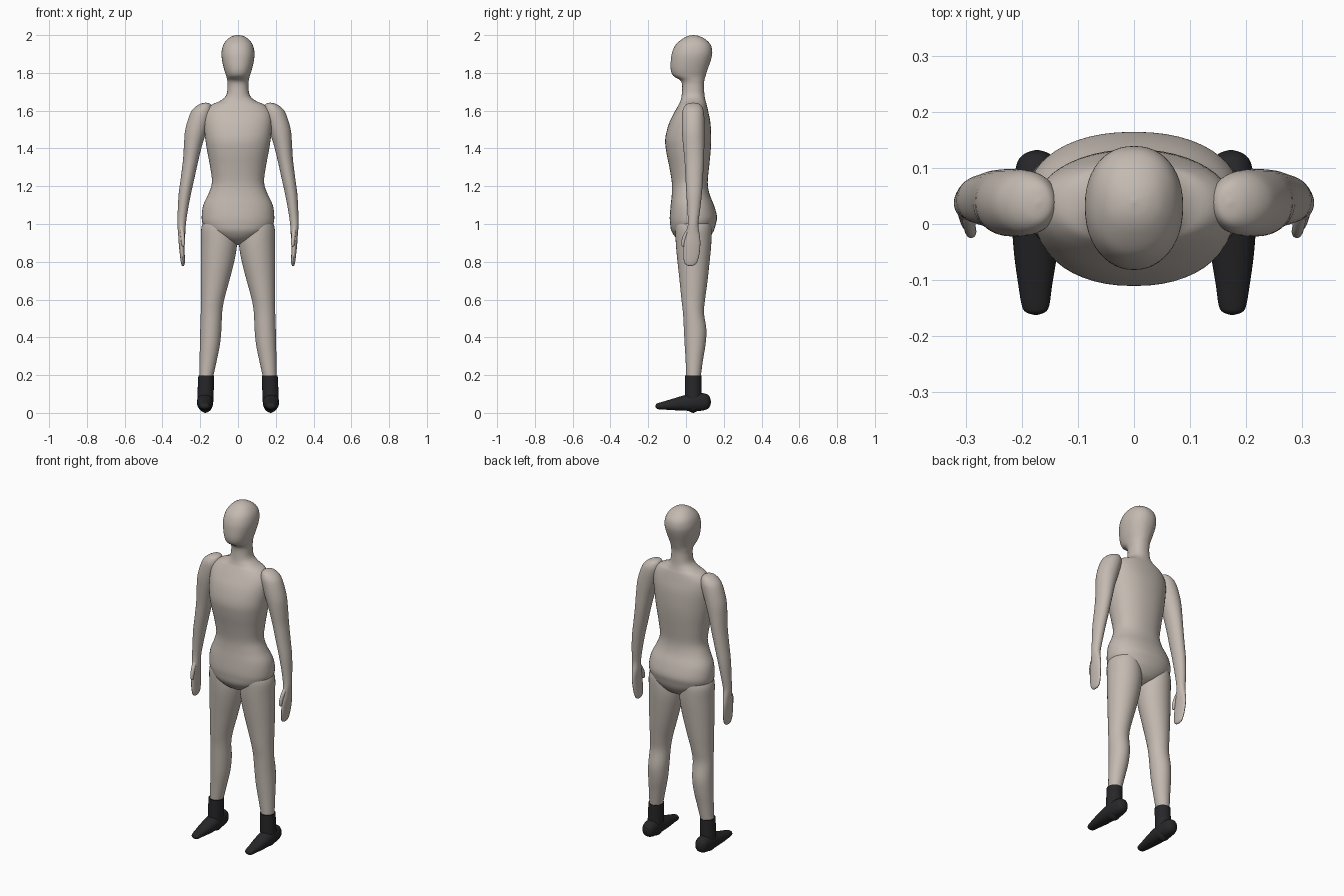
import bpy, bmesh, math


def material(name, rgb):
    m = bpy.data.materials.new(name)
    m.diffuse_color = (*rgb, 1)
    return m


SKIN = material("warm_grey", (0.55, 0.49, 0.44))
BLACK = material("black", (0.02, 0.02, 0.022))


def smooth_rings(rings, steps=4):
    """Catmull-Rom interpolation between the key sections."""
    out = []
    for i in range(len(rings) - 1):
        p0, p1 = rings[max(i - 1, 0)], rings[i]
        p2, p3 = rings[i + 1], rings[min(i + 2, len(rings) - 1)]
        for s in range(steps):
            t = s / steps
            out.append([0.5 * (2 * b + (c - a) * t + (2 * a - 5 * b + 4 * c - d) * t * t
                               + (3 * b - a - 3 * c + d) * t ** 3)
                        for a, b, c, d in zip(p0, p1, p2, p3)])
    return out + [list(rings[-1])]


def loft(name, rings, mat, along="z", power=2.0, mirror=True, n=36):
    """Skin rounded sections: (station, u min, u max, v min, v max)."""
    bm = bmesh.new()
    loops = []
    for t, u0, u1, v0, v1 in smooth_rings(rings):
        loop = []
        for k in range(n):
            a = 2 * math.pi * k / n
            c, s = math.cos(a), math.sin(a)
            u = (u0 + u1) / 2 + (u1 - u0) / 2 * math.copysign(abs(c) ** (2 / power), c)
            v = (v0 + v1) / 2 + (v1 - v0) / 2 * math.copysign(abs(s) ** (2 / power), s)
            loop.append(bm.verts.new((u, v, t) if along == "z" else (u, t, v)))
        loops.append(loop)
    for a, b in zip(loops, loops[1:]):
        for k in range(n):
            bm.faces.new((a[k], a[(k + 1) % n], b[(k + 1) % n], b[k])).smooth = True
    bm.faces.new(loops[0])
    bm.faces.new(loops[-1])
    bmesh.ops.recalc_face_normals(bm, faces=bm.faces)
    me = bpy.data.meshes.new(name)
    bm.to_mesh(me)
    bm.free()
    me.materials.append(mat)
    ob = bpy.data.objects.new(name, me)
    bpy.context.collection.objects.link(ob)
    if mirror:
        ob.modifiers.new("mirror", 'MIRROR').use_mirror_merge = False
    return ob


# Torso, neck and head: height, half width, front, back
body = [
    (0.890, .004, .030, .038), (0.897, .045, .000, .070), (0.92, .095, -.045, .115),
    (0.96, .158, -.076, .145), (1.00, .186, -.084, .158), (1.04, .192, -.086, .164),
    (1.10, .184, -.081, .148), (1.16, .156, -.075, .124), (1.22, .138, -.075, .115),
    (1.30, .147, -.088, .122), (1.38, .162, -.104, .130), (1.45, .173, -.110, .133),
    (1.53, .180, -.091, .130), (1.59, .174, -.062, .119), (1.63, .142, -.040, .110),
    (1.65, .098, -.030, .104), (1.68, .063, -.023, .098), (1.73, .055, -.020, .095),
    (1.76, .057, -.030, .097), (1.785, .063, -.068, .104), (1.82, .074, -.081, .115),
    (1.87, .085, -.080, .132), (1.91, .087, -.073, .139), (1.95, .077, -.054, .130),
    (1.98, .054, -.019, .100), (1.995, .028, .010, .068), (2.0, .003, .037, .043),
]
loft("torso_and_head", [(z, -w, w, f, b) for z, w, f, b in body], SKIN,
     power=2.2, mirror=False, n=48)

# Arm with flat hand
loft("arm", [
    (1.642, .168, .174, .035, .041), (1.636, .147, .200, .005, .070),
    (1.615, .137, .232, -.013, .088), (1.58, .138, .255, -.021, .096),
    (1.50, .163, .279, -.022, .098), (1.42, .189, .286, -.016, .097),
    (1.34, .209, .291, -.008, .095), (1.25, .229, .302, -.003, .090),
    (1.16, .249, .314, .002, .084), (1.07, .266, .319, .008, .074),
    (1.00, .276, .321, .010, .065), (0.95, .279, .317, .002, .071),
    (0.90, .283, .314, -.010, .076), (0.84, .282, .308, -.014, .071),
    (0.80, .281, .303, -.010, .060), (0.783, .284, .299, .002, .046),
    (0.777, .290, .293, .020, .026)], SKIN)

# Thumb
loft("thumb", [
    (0.99, .294, .306, .020, .034), (0.965, .285, .307, .000, .026),
    (0.93, .282, .303, -.019, .007), (0.90, .281, .300, -.025, -.004),
    (0.885, .284, .297, -.023, -.009), (0.88, .289, .292, -.018, -.014)], SKIN, n=16)

# Leg
loft("leg", [
    (1.02, .030, .178, -.050, .125), (0.98, .012, .194, -.056, .135),
    (0.90, .005, .196, -.054, .134), (0.81, .018, .197, -.046, .126),
    (0.70, .046, .197, -.034, .114), (0.60, .073, .196, -.024, .101),
    (0.53, .084, .197, -.016, .095), (0.44, .088, .200, -.011, .108),
    (0.36, .096, .202, -.007, .103), (0.28, .112, .203, -.002, .090),
    (0.18, .134, .204, .002, .076)], SKIN)

# Boot shaft with rounded underside
loft("boot_shaft", [
    (0.198, .127, .210, -.006, .081), (0.14, .128, .213, -.006, .082),
    (0.07, .130, .215, -.006, .083), (0.035, .135, .212, -.002, .079),
    (0.012, .148, .198, .012, .063), (0.0, .170, .176, .035, .041)], BLACK)

# Boot foot, heel to toe
loft("boot_foot", [
    (0.132, .171, .175, .055, .060), (0.126, .152, .194, .033, .084),
    (0.112, .140, .207, .020, .098), (0.085, .134, .213, .012, .105),
    (0.04, .132, .217, .010, .103), (-0.01, .133, .217, .012, .093),
    (-0.06, .138, .213, .014, .078), (-0.11, .146, .206, .017, .063),
    (-0.145, .151, .200, .019, .053), (-0.157, .158, .193, .024, .048),
    (-0.162, .172, .178, .034, .038)], BLACK, along="y", power=2.2)
